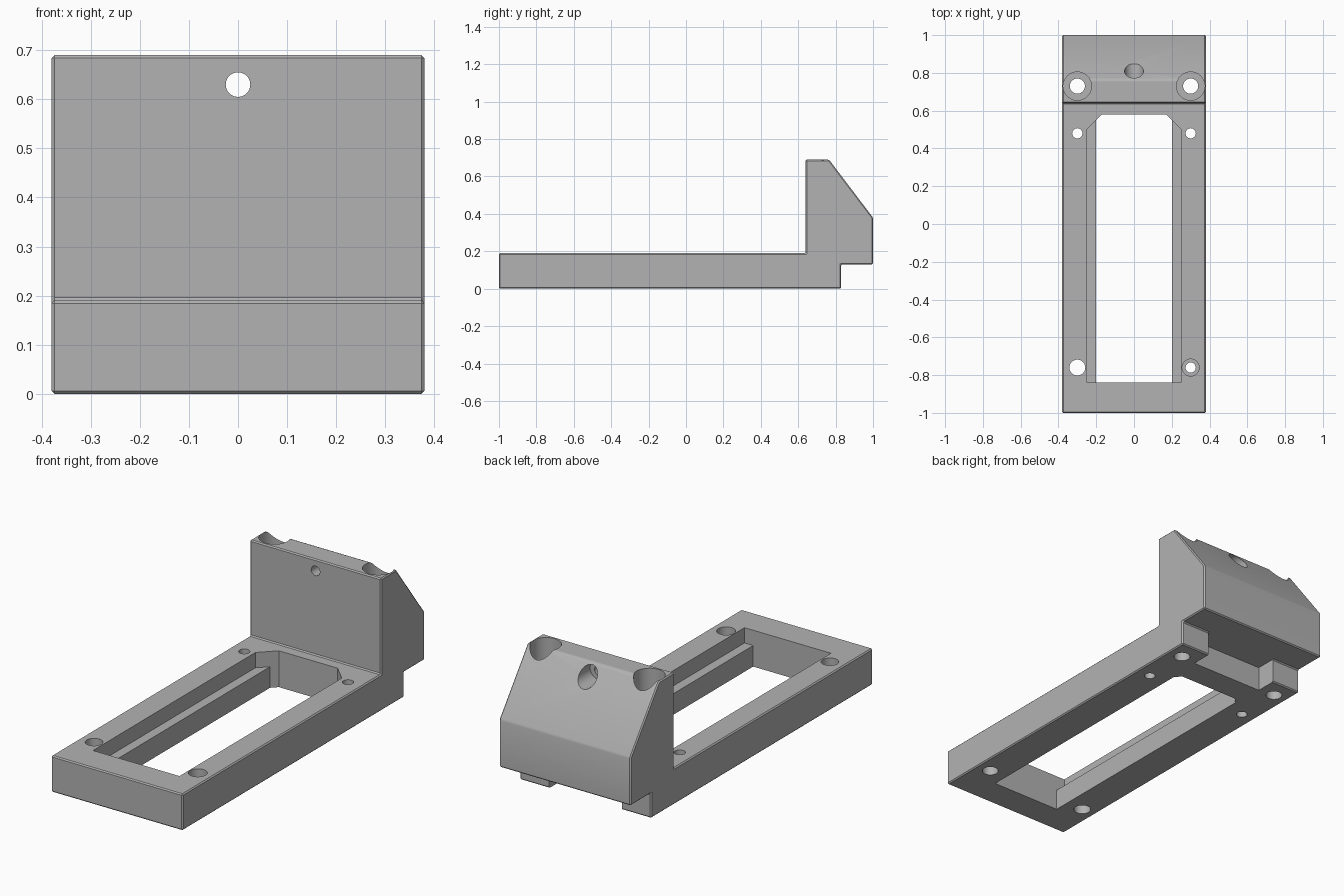
import bpy, bmesh, math
from mathutils import Matrix, Vector

if "Cube" in bpy.data.objects:
    bpy.data.objects.remove(bpy.data.objects["Cube"], do_unlink=True)

grey = bpy.data.materials.new("machined grey")
grey.use_nodes = True
colour = (0.45, 0.45, 0.45, 1)
grey.diffuse_color = colour
grey.node_tree.nodes["Principled BSDF"].inputs["Base Color"].default_value = colour


def finish(name, bm):
    bmesh.ops.recalc_face_normals(bm, faces=bm.faces)
    mesh = bpy.data.meshes.new(name)
    bm.to_mesh(mesh)
    bm.free()
    mesh.materials.append(grey)
    obj = bpy.data.objects.new(name, mesh)
    bpy.context.collection.objects.link(obj)
    return obj


def prism(name, points, direction):
    """Extrude a closed outline along a direction."""
    bm = bmesh.new()
    face = bm.faces.new([bm.verts.new(p) for p in points])
    moved = bmesh.ops.extrude_face_region(bm, geom=[face])["geom"]
    verts = [v for v in moved if isinstance(v, bmesh.types.BMVert)]
    bmesh.ops.translate(bm, verts=verts, vec=Vector(direction))
    return finish(name, bm)


def cylinder(radius, start, end):
    """Round cutter between two points."""
    start, end = Vector(start), Vector(end)
    axis = end - start
    turn = Vector((0, 0, 1)).rotation_difference(axis).to_matrix().to_4x4()
    bm = bmesh.new()
    bmesh.ops.create_cone(bm, cap_ends=True, segments=40, radius1=radius, radius2=radius,
                          depth=axis.length, matrix=Matrix.Translation((start + end) / 2) @ turn)
    return finish("cutter", bm)


def activate(obj):
    bpy.ops.object.select_all(action="DESELECT")
    obj.select_set(True)
    bpy.context.view_layer.objects.active = obj


def chamfer(obj, width):
    activate(obj)
    mod = obj.modifiers.new("chamfer", "BEVEL")
    mod.width, mod.segments, mod.limit_method = width, 1, "ANGLE"
    bpy.ops.object.modifier_apply(modifier=mod.name)


def cut(obj, cutter):
    activate(obj)
    cutter.hide_render = True
    mod = obj.modifiers.new("cut", "BOOLEAN")
    mod.operation, mod.solver, mod.object = "DIFFERENCE", "EXACT", cutter
    bpy.ops.object.modifier_apply(modifier=mod.name)
    bpy.data.objects.remove(cutter, do_unlink=True)


# Body: long base with an upright block whose back slopes and overhangs
HALF = 0.38
profile = [(-1, 0), (0.83, 0), (0.83, 0.13), (1, 0.13), (1, 0.38),
           (0.765, 0.69), (0.64, 0.69), (0.64, 0.19), (-1, 0.19)]
body = prism("bracket_body", [(-HALF, y, z) for y, z in profile], (2 * HALF, 0, 0))
chamfer(body, 0.006)

# Long window with clipped rear corners
window = [(-0.25, -0.84), (0.25, -0.84), (0.25, 0.5), (0.17, 0.58), (-0.17, 0.58), (-0.25, 0.5)]
cut(body, prism("cutter", [(x, y, -0.1) for x, y in window], (0, 0, 0.5)))

# Recess between the two rear feet
recess = [(-0.21, 0.72), (0.21, 0.72), (0.21, 0.85), (-0.21, 0.85)]
cut(body, prism("cutter", [(x, y, -0.1) for x, y in recess], (0, 0, 0.23)))

# Paired screw holes, with deep counterbores in the block
for x in (-0.3, 0.3):
    cut(body, cylinder(0.027, (x, 0.48, -0.1), (x, 0.48, 0.4)))
    cut(body, cylinder(0.04, (x, 0.73, -0.1), (x, 0.73, 0.9)))
    cut(body, cylinder(0.075, (x, 0.73, 0.25), (x, 0.73, 0.9)))

# Front holes: one plain, one stepped from both sides
cut(body, cylinder(0.042, (-0.3, -0.76, -0.1), (-0.3, -0.76, 0.4)))
cut(body, cylinder(0.027, (0.3, -0.76, -0.1), (0.3, -0.76, 0.4)))
cut(body, cylinder(0.045, (0.3, -0.76, 0.13), (0.3, -0.76, 0.4)))
cut(body, cylinder(0.04, (0.3, -0.76, -0.1), (0.3, -0.76, 0.05)))

# Horizontal hole through the block, counterbored from the slope
cut(body, cylinder(0.025, (0, 0.5, 0.63), (0, 1.1, 0.63)))
cut(body, cylinder(0.05, (0, 0.72, 0.63), (0, 1.1, 0.63)))

activate(body)
bpy.ops.object.shade_smooth_by_angle(angle=math.radians(30))

# Ledge rails along the lower half of the window
rail = [(0.2, -0.84), (0.25, -0.84), (0.25, 0.5), (0.2, 0.55)]
for name, side in (("left_rail", 1), ("right_rail", -1)):
    prism(name, [(side * x, y, 0) for x, y in rail], (0, 0, 0.11))
